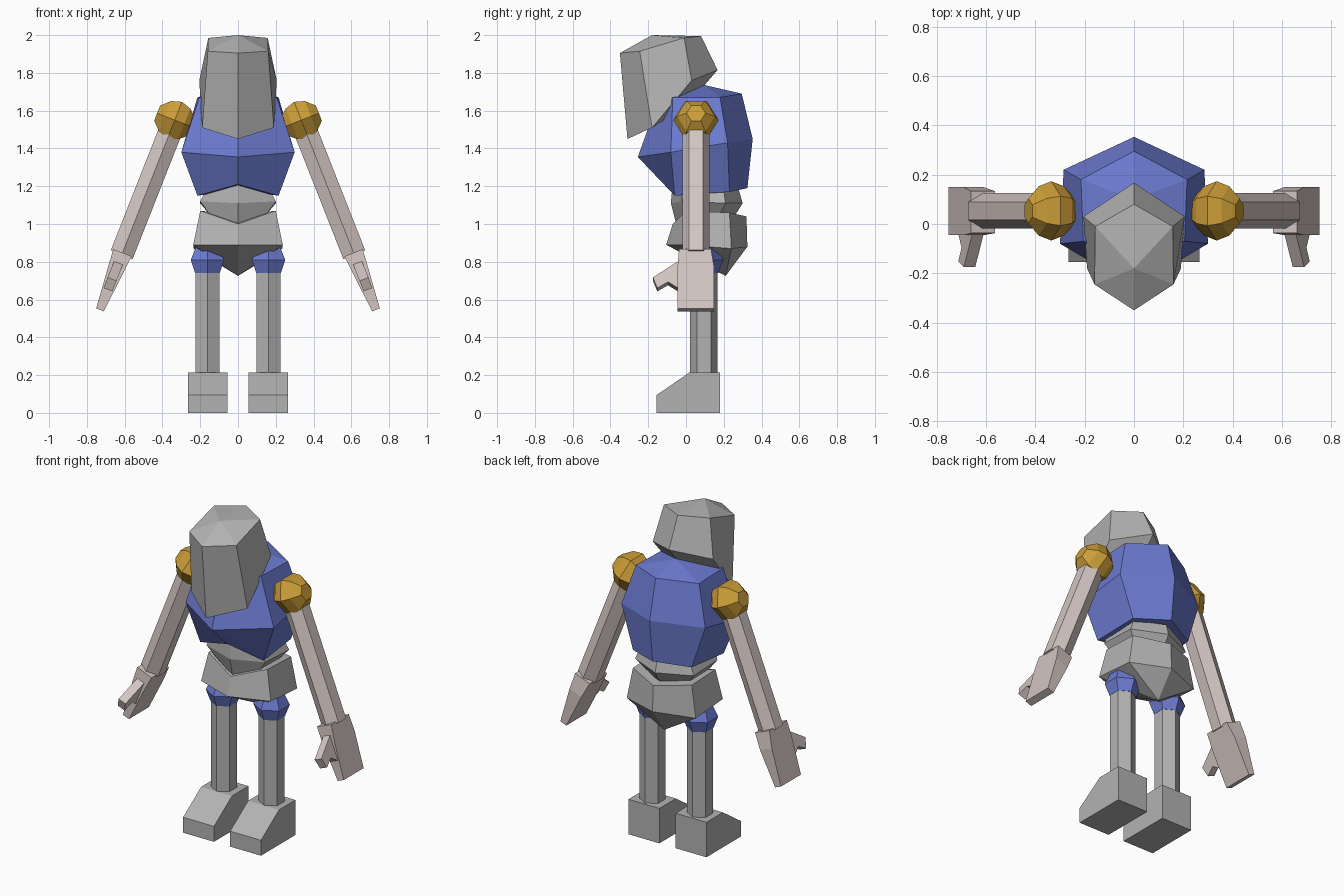
import bpy
import bmesh
import math
from mathutils import Vector, Matrix

if "Cube" in bpy.data.objects:
    bpy.data.objects.remove(bpy.data.objects["Cube"], do_unlink=True)


def make_material(name, red, green, blue):
    material = bpy.data.materials.new(name)
    material.use_nodes = True
    colour = (red, green, blue, 1.0)
    material.diffuse_color = colour
    material.node_tree.nodes["Principled BSDF"].inputs["Base Color"].default_value = colour
    return material


stone_grey = make_material("stone grey", 0.45, 0.45, 0.45)
cloth_blue = make_material("cloth blue", 0.15, 0.2, 0.64)
brass_gold = make_material("brass gold", 0.6, 0.34, 0.04)
pale_skin = make_material("pale skin", 0.65, 0.56, 0.54)


def finish(name, bm, material, matrix=None):
    """Turn a bmesh into a flat shaded object with outward normals."""
    if matrix is not None:
        bmesh.ops.transform(bm, matrix=matrix, verts=bm.verts)
    bmesh.ops.recalc_face_normals(bm, faces=bm.faces)
    mesh = bpy.data.meshes.new(name)
    bm.to_mesh(mesh)
    bm.free()
    mesh.materials.append(material)
    part = bpy.data.objects.new(name, mesh)
    bpy.context.scene.collection.objects.link(part)
    return part


def loft(name, rings, material, top=None, bottom=None, matrix=None):
    """Skin a stack of equal rings; close each end with a point or a flat cap."""
    bm = bmesh.new()
    loops = [[bm.verts.new(point) for point in ring] for ring in rings]
    count = len(loops[0])
    for upper, lower in zip(loops, loops[1:]):
        for i in range(count):
            j = (i + 1) % count
            bm.faces.new((upper[i], upper[j], lower[j], lower[i]))
    for loop, tip in ((loops[0], top), (loops[-1], bottom)):
        if tip is None:
            bm.faces.new(loop)
        else:
            point = bm.verts.new(tip)
            for i in range(count):
                bm.faces.new((loop[i], loop[(i + 1) % count], point))
    return finish(name, bm, material, matrix)


def body_ring(front, front_side, back_side, back):
    """Mirrored six-point ring; the front and back points lie on the centre line."""
    def flip(point):
        return (-point[0], point[1], point[2])
    return [(0, *front), front_side, back_side, (0, *back), flip(back_side), flip(front_side)]


def hexagon(radius, height):
    """Regular hexagon with corners toward the front and back."""
    return [(radius * math.sin(math.tau * i / 6), radius * math.cos(math.tau * i / 6), height)
            for i in range(6)]


def plate(name, outline, thickness, material, matrix):
    """Outline in (y, z) given an x thickness that may vary along z."""
    sides = [[(sign * thickness(z) / 2, y, z) for y, z in outline] for sign in (-1, 1)]
    return loft(name, sides, material, matrix=matrix)


# Head: hexagonal helmet shape drawn forward into a long chin
loft("head", [
    body_ring((-0.35, 1.905), (0.16, -0.245, 1.915), (0.157, -0.01, 1.985), (0.08, 1.995)),
    body_ring((-0.31, 1.45), (0.19, -0.18, 1.51), (0.205, 0.03, 1.76), (0.167, 1.815)),
], stone_grey, top=(0, -0.18, 2.0), bottom=(0, 0, 1.62))

# Chest
loft("chest", [
    body_ring((-0.16, 1.62), (0.205, -0.07, 1.67), (0.215, 0.18, 1.67), (0.295, 1.69)),
    body_ring((-0.255, 1.355), (0.3, -0.08, 1.38), (0.285, 0.22, 1.43), (0.353, 1.45)),
    body_ring((-0.1, 1.21), (0.215, -0.06, 1.15), (0.2, 0.23, 1.17), (0.325, 1.19)),
], cloth_blue, top=(0, 0.1, 1.735), bottom=(0, 0.1, 1.18))

# Waist
loft("waist", [
    body_ring((-0.07, 1.22), (0.17, -0.03, 1.18), (0.17, 0.2, 1.18), (0.28, 1.18)),
    body_ring((-0.08, 1.11), (0.2, -0.02, 1.12), (0.2, 0.21, 1.11), (0.3, 1.11)),
    body_ring((-0.05, 0.99), (0.15, 0, 1.05), (0.15, 0.18, 1.05), (0.25, 1.03)),
], stone_grey)

# Pelvis: wide belt tapering to a point below
loft("pelvis", [
    body_ring((-0.07, 1.0), (0.2, 0, 1.07), (0.2, 0.23, 1.06), (0.32, 1.04)),
    body_ring((-0.105, 0.89), (0.237, -0.02, 0.89), (0.235, 0.24, 0.87), (0.325, 0.88)),
], stone_grey, top=(0, 0.1, 1.05), bottom=(0, 0.21, 0.725))

for side, label in ((1, "left"), (-1, "right")):
    # Leg: hip joint, straight shaft and wedge foot
    leg_place = Matrix.Translation((side * 0.162, 0.095, 0))
    loft(label + "_hip_joint",
         [hexagon(0.065, 0.89), hexagon(0.102, 0.81), hexagon(0.075, 0.74)],
         cloth_blue, matrix=leg_place)
    loft(label + "_leg", [hexagon(0.073, 0.78), hexagon(0.073, 0.18)],
         stone_grey, matrix=leg_place)
    foot_outline = [(-0.155, 0), (0.18, 0), (0.18, 0.215), (0.02, 0.215), (-0.155, 0.095)]
    plate(label + "_foot", foot_outline, lambda z: 0.21, stone_grey,
          Matrix.Translation((side * 0.16, 0, 0)))

    # Arm frame: origin at the shoulder, local -z runs down the arm
    arm_place = (Matrix.Translation((side * 0.335, 0.053, 1.55))
                 @ Matrix.Rotation(-side * math.radians(21.5), 4, "Y"))
    loft(label + "_arm", [hexagon(0.072, 0), hexagon(0.072, -0.765)],
         pale_skin, matrix=arm_place)

    # Shoulder: faceted ball whose axis points outward across the arm
    ball_profile = ((0.055, -0.1), (0.1, -0.055), (0.12, 0), (0.1, 0.055), (0.05, 0.1))
    loft(label + "_shoulder", [hexagon(radius, height) for radius, height in ball_profile],
         brass_gold, matrix=arm_place @ Matrix.Rotation(side * math.pi / 2, 4, "Y"))

    # Hand: tapering mitten with a forked thumb at the front
    hand_place = arm_place @ Matrix.Translation((0, 0, -0.755))
    palm_outline = [(-0.09, 0), (0.08, 0), (0.096, -0.1), (0.096, -0.325), (-0.098, -0.325), (-0.098, -0.1)]
    plate(label + "_hand", palm_outline, lambda z: 0.105 + 0.19 * z, pale_skin, hand_place)
    thumb_outline = [(-0.08, -0.05), (-0.098, -0.06), (-0.228, -0.15),
                     (-0.205, -0.21), (-0.148, -0.175), (-0.08, -0.22)]
    plate(label + "_thumb", thumb_outline, lambda z: 0.05, pale_skin, hand_place)
